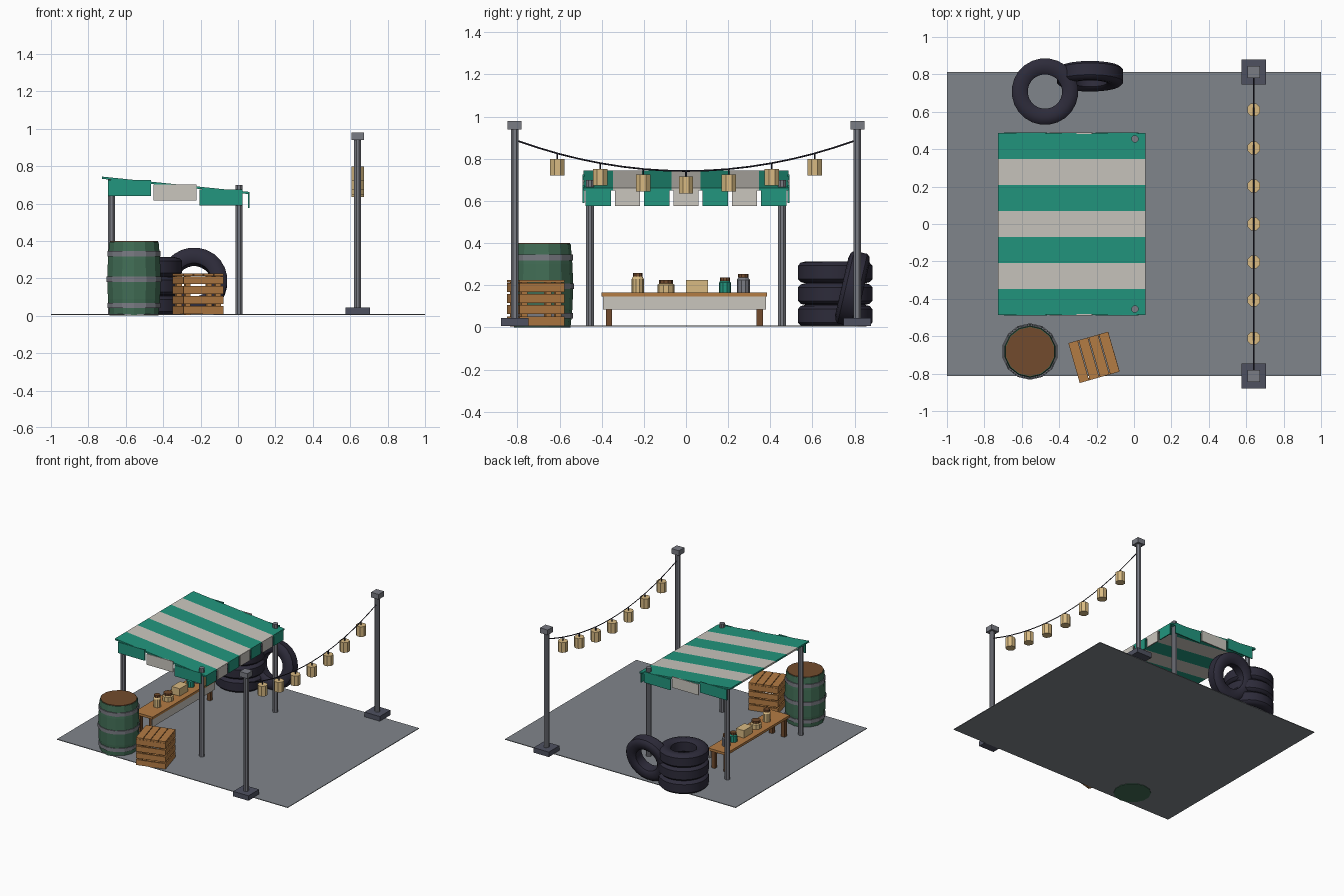
import bpy, bmesh, math
from mathutils import Matrix, Vector

if "Cube" in bpy.data.objects:
    bpy.data.objects.remove(bpy.data.objects["Cube"])


def material(name, r, g, b):
    m = bpy.data.materials.new(name)
    lin = [((c / 255 + 0.055) / 1.055) ** 2.4 for c in (r, g, b)]
    m.diffuse_color = (*lin, 1)
    m.use_nodes = True
    m.node_tree.nodes["Principled BSDF"].inputs["Base Color"].default_value = m.diffuse_color
    return m


GREEN = material("awning green", 34, 150, 126)
CREAM = material("cream cloth", 202, 198, 190)
METAL = material("grey metal", 122, 124, 132)
SLATE = material("dark slate", 78, 81, 96)
GROUND = material("ground grey", 128, 133, 139)
WOOD = material("light wood", 180, 124, 68)
BROWN = material("dark wood", 114, 75, 45)
DRUM = material("barrel green", 66, 110, 86)
RUBBER = material("dark rubber", 45, 43, 58)
TAN = material("lantern tan", 216, 186, 130)


def finish(name, bm, mats, matrix=None, smooth=False):
    bmesh.ops.recalc_face_normals(bm, faces=bm.faces)
    me = bpy.data.meshes.new(name)
    bm.to_mesh(me)
    bm.free()
    for m in mats:
        me.materials.append(m)
    ob = bpy.data.objects.new(name, me)
    bpy.context.collection.objects.link(ob)
    if matrix is not None:
        ob.matrix_world = matrix
    if smooth:
        bpy.ops.object.select_all(action='DESELECT')
        ob.select_set(True)
        bpy.context.view_layer.objects.active = ob
        bpy.ops.object.shade_smooth_by_angle(angle=math.radians(35))
    return ob


def box(name, x, y, z, mat, frame=None):
    """Box given by its (min, max) range on each axis."""
    bm = bmesh.new()
    mid = Vector([(a + b) / 2 for a, b in (x, y, z)])
    size = [b - a for a, b in (x, y, z)]
    bmesh.ops.create_cube(bm, size=1, matrix=Matrix.Translation(mid) @ Matrix.Diagonal((*size, 1)))
    return finish(name, bm, [mat], frame)


def lathe(name, profile, n, mats, matrix, closed=False, bands=(), smooth=False):
    """Spin (radius, height) points about z; bands lists the steps using the second material."""
    bm = bmesh.new()
    rings = [[bm.verts.new((r * math.cos(a), r * math.sin(a), z))
              for a in (2 * math.pi * (k + 0.5) / n for k in range(n))] for r, z in profile]
    steps = len(rings) if closed else len(rings) - 1
    for i in range(steps):
        lo, hi = rings[i], rings[(i + 1) % len(rings)]
        for k in range(n):
            f = bm.faces.new((lo[k], lo[(k + 1) % n], hi[(k + 1) % n], hi[k]))
            f.material_index = 1 if i in bands else 0
    if not closed:
        bm.faces.new(rings[0])
        bm.faces.new(rings[-1])
    return finish(name, bm, mats, matrix, smooth)


def at(x, y, z=0):
    return Matrix.Translation((x, y, z))


def rod(name, x, y, z0, z1, r, mat, n=8):
    return lathe(name, [(r, z0), (r, z1)], n, [mat], at(x, y))


# Ground slab
box("ground", (-1, 1), (-0.813, 0.813), (0.003, 0.008), GROUND)

# Striped canopy, sloping down towards +x
X0, X1, HALF, N = -0.727, 0.062, 0.486, 7
PITCH = 2 * HALF / N


def canopy_z(x):
    return 0.744 + (x - X0) / (X1 - X0) * (0.662 - 0.744)


bm = bmesh.new()
rows = [[bm.verts.new((x, -HALF + i * PITCH, canopy_z(x))) for x in (X0, X1)] for i in range(N + 1)]
for i in range(N):
    f = bm.faces.new((rows[i][0], rows[i][1], rows[i + 1][1], rows[i + 1][0]))
    f.material_index = i % 2
canopy = finish("canopy", bm, [GREEN, CREAM])
mod = canopy.modifiers.new("thickness", 'SOLIDIFY')
mod.thickness = 0.012
mod.offset = -1 if canopy.data.polygons[0].normal.z > 0 else 1

# Hanging valance flaps on the low edge and both sides
for i in range(N):
    yc = -HALF + (i + 0.5) * PITCH
    box("end_flap", (0.054, 0.062), (yc - 0.06, yc + 0.06), (0.575, 0.658), (GREEN, CREAM)[i % 2])
for side in (-1, 1):
    for i, xc in enumerate((-0.581, -0.336, -0.092)):
        y = sorted((side * 0.482, side * 0.490))
        top = canopy_z(xc) - 0.003
        box("side_flap", (xc - 0.115, xc + 0.115), y, (top - 0.085, top), (GREEN, CREAM)[i % 2])

# Stall poles
for side in (-1, 1):
    rod("front_pole", 0.005, side * 0.455, 0.004, 0.70, 0.02, METAL)
    rod("back_pole", -0.677, side * 0.455, 0.004, 0.728, 0.02, METAL)

# Table with cloth apron and legs
box("table_top", (-0.62, -0.46), (-0.40, 0.385), (0.147, 0.166), WOOD)
box("table_apron", (-0.472, -0.464), (-0.395, 0.38), (0.085, 0.147), CREAM)
for x in (-0.595, -0.49):
    for y in (-0.365, 0.35):
        box("table_leg", (x - 0.015, x + 0.015), (y - 0.015, y + 0.015), (0.004, 0.147), BROWN)


# Jars and box on the table
def jar(y, r, h, mat):
    base = at(-0.54, y, 0.166)
    lathe("jar", [(r, 0), (r, h * 0.85), (r * 0.75, h)], 10, [mat], base)
    lathe("jar_lid", [(r * 0.8, h), (r * 0.8, h + 0.017)], 10, [BROWN], base)


jar(-0.229, 0.029, 0.075, TAN)
jar(-0.095, 0.041, 0.042, TAN)
jar(0.185, 0.029, 0.054, GREEN)
jar(0.272, 0.031, 0.070, METAL)
box("goods_box", (-0.575, -0.505), (0, 0.104), (0.166, 0.224), TAN)

# Barrel with three hoops and a wooden lid
barrel = at(-0.556, -0.682)
lathe("barrel", [(0.134, 0.0), (0.143, 0.09), (0.147, 0.195), (0.143, 0.30), (0.135, 0.395),
                 (0.125, 0.395), (0.125, 0.385)], 14, [DRUM], barrel)
lathe("barrel_lid", [(0.131, 0.386), (0.131, 0.400)], 14, [BROWN], barrel)
for z, r in ((0.055, 0.146), (0.195, 0.151), (0.332, 0.146)):
    lathe("barrel_hoop", [(r - 0.012, z - 0.014), (r, z - 0.014), (r, z + 0.014), (r - 0.012, z + 0.014)],
          14, [METAL], barrel, closed=True)

# Slatted crate
crate = at(-0.214, -0.713) @ Matrix.Rotation(math.radians(16), 4, 'Z')
H = 0.111
for sx in (-1, 1):
    for sy in (-1, 1):
        box("crate_post", sorted((sx * 0.07, sx * 0.099)), sorted((sy * 0.07, sy * 0.099)),
            (0.004, 0.212), WOOD, crate)
for i in range(4):
    z = (0.010 + i * 0.053, 0.052 + i * 0.053)
    a = -H + i * 0.0565
    box("crate_top_slat", (a, a + 0.052), (-H, H), (0.212, 0.225), WOOD, crate)
    box("crate_floor_slat", (a, a + 0.052), (-0.098, 0.098), (0.008, 0.02), WOOD, crate)
    for s in (-1, 1):
        out = sorted((s * 0.099, s * H))
        box("crate_front_slat", (-H, H), out, z, WOOD, crate)
        box("crate_side_slat", out, (-0.099, 0.099), z, WOOD, crate)

# Tyres: a stack of three and one leaning
TYRE = [(0.092, -0.036), (0.105, -0.047), (0.14, -0.052), (0.165, -0.046), (0.178, -0.032)]
TYRE += [(r, -z) for r, z in reversed(TYRE)]


def tyre(name, matrix):
    lathe(name, TYRE, 24, [RUBBER], matrix, closed=True, smooth=True)


for i in range(3):
    tyre("stacked_tyre", at(-0.476, 0.708, 0.055 + i * 0.103))
tyre("leaning_tyre", at(-0.235, 0.79, 0.184) @ Matrix.Rotation(math.radians(90 - 13), 4, 'X'))

# Lamp posts
for side in (-1, 1):
    y = side * 0.813
    rod("lamp_post", 0.64, y, 0.03, 0.95, 0.02, METAL)
    for name, h, z, mat in (("post_base", 0.066, (0.006, 0.045), SLATE), ("post_cap", 0.033, (0.94, 0.98), METAL)):
        box(name, (0.64 - h, 0.64 + h), (y - h, y + h), z, mat)


# Sagging wire with hanging lanterns
def wire_z(y):
    return 0.742 + 0.147 * (y / 0.81) ** 2


curve = bpy.data.curves.new("wire", 'CURVE')
curve.dimensions = '3D'
curve.bevel_depth = 0.004
curve.bevel_resolution = 0
spline = curve.splines.new('POLY')
spline.points.add(16)
for i, p in enumerate(spline.points):
    y = -0.805 + 1.61 * i / 16
    p.co = (0.64, y, wire_z(y), 1)
curve.materials.append(RUBBER)
bpy.context.collection.objects.link(bpy.data.objects.new("wire", curve))

for i in range(-3, 4):
    y = i * 0.2035
    top = wire_z(y) - 0.027
    rod("lantern_hook", 0.64, y, top, wire_z(y), 0.004, RUBBER, 6)
    rod("lantern", 0.64, y, top - 0.079, top, 0.037, TAN)
